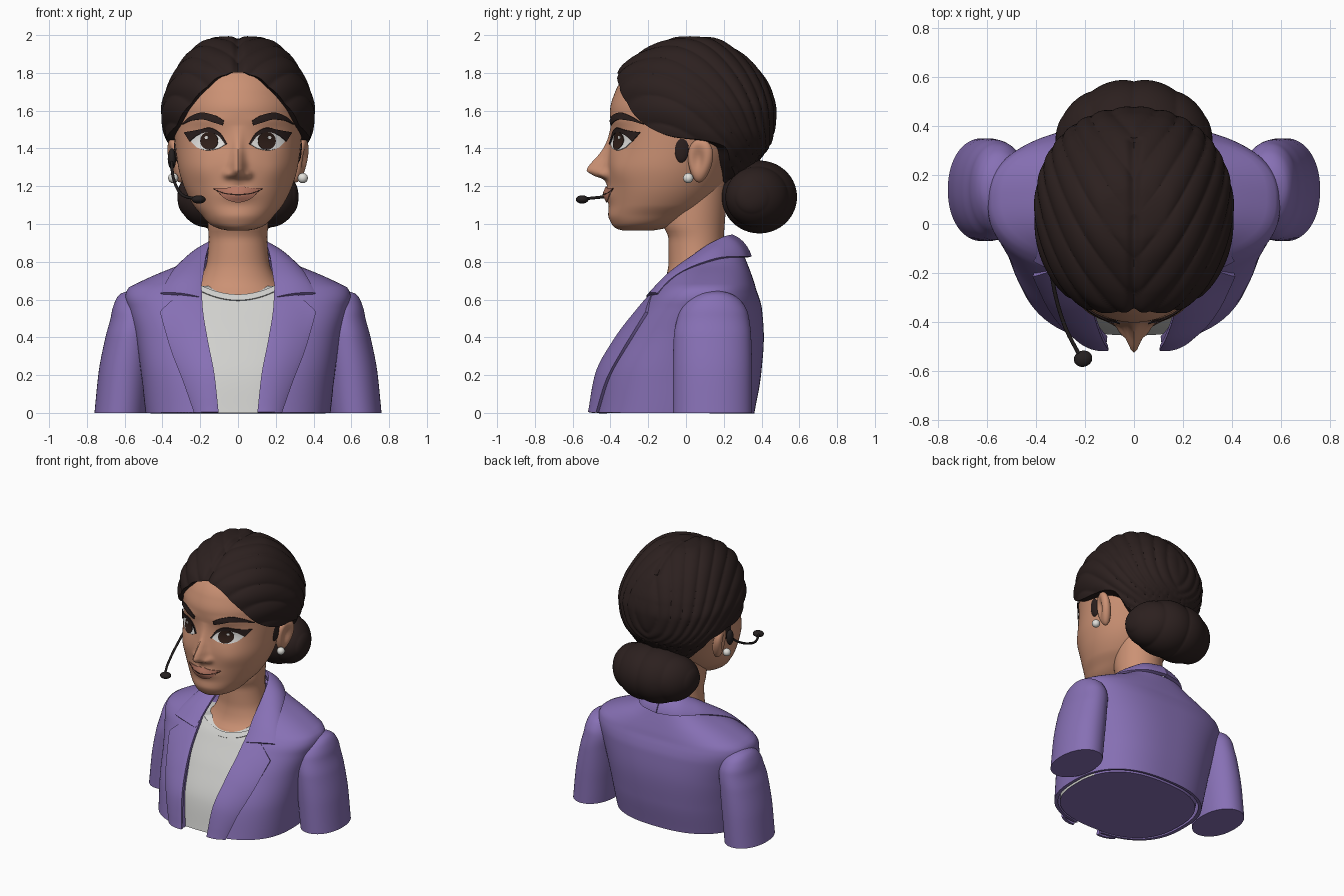
import bpy, bmesh, math
from math import sin, cos, pi, exp, radians, atan2
from mathutils import Vector

if "Cube" in bpy.data.objects:
    bpy.data.objects.remove(bpy.data.objects["Cube"])

def material(name, r, g, b):
    m = bpy.data.materials.new(name)
    m.diffuse_color = (r, g, b, 1)
    m.use_nodes = True
    m.node_tree.nodes["Principled BSDF"].inputs["Base Color"].default_value = m.diffuse_color
    return m

BLAZER = material("purple blazer", .243, .163, .462)
SKIN = material("warm skin", .60, .285, .175)
HAIR = material("dark brown hair", .025, .0145, .0135)
SHIRT = material("light grey shirt", .63, .63, .61)
WHITE = material("eye white", .80, .79, .77)
IRIS = material("dark iris", .03, .014, .01)
LIPS = material("lips", .47, .185, .125)
PEARL = material("pearl", .75, .74, .70)
BLACK = material("headset black", .018, .014, .014)

def look(tab, t):
    """Smooth, overshoot-free lookup of the columns of a table by its first column."""
    t = min(max(t, tab[0][0]), tab[-1][0])
    i = max(k for k in range(len(tab) - 1) if tab[k][0] <= t)
    a, b = tab[i], tab[i + 1]
    h = b[0] - a[0]
    u = (t - a[0]) / h
    def slope(k, c):
        if k == 0 or k == len(tab) - 1:
            k = min(max(k, 1), len(tab) - 1)
            return (tab[k][c] - tab[k - 1][c]) / (tab[k][0] - tab[k - 1][0])
        p = (tab[k][c] - tab[k - 1][c]) / (tab[k][0] - tab[k - 1][0])
        q = (tab[k + 1][c] - tab[k][c]) / (tab[k + 1][0] - tab[k][0])
        return 2 * p * q / (p + q) if p * q > 0 else 0
    return [a[c] * (1 + 2*u) * (1-u)**2 + slope(i, c) * h * u * (1-u)**2
            + b[c] * u*u * (3 - 2*u) + slope(i + 1, c) * h * u*u * (u-1) for c in range(1, len(a))]

def path(pts, t):
    """Point at t in 0..1 along a smooth line through the points."""
    return look([(i / (len(pts) - 1), *p) for i, p in enumerate(pts)], t)

def ring(tab, z, a, n=2.0):
    """Point on a superellipse cross-section, angle 0 faces the front."""
    hw, yf, yb = look(tab, z)[:3]
    s, c = sin(a), cos(a)
    x = hw * math.copysign(abs(s) ** (2 / n), s)
    return x, (yf + yb) / 2 - (yb - yf) / 2 * math.copysign(abs(c) ** (2 / n), c)

def front_y(tab, x, z, n):
    hw, yf, yb = look(tab, z)[:3]
    return (yf + yb) / 2 - (yb - yf) / 2 * max(0, 1 - min(1, abs(x) / hw) ** n) ** (1 / n)

def grid(name, fn, nu, nv, mat, wrap=True, thick=0):
    """Surface from fn(u, v); wrapped tubes get end caps, sheets get thickness."""
    bm = bmesh.new()
    cols = nu if wrap else nu + 1
    rows = [[bm.verts.new(fn(i / nu, j / nv)) for i in range(cols)] for j in range(nv + 1)]
    for j in range(nv):
        for i in range(nu):
            k = (i + 1) % cols
            bm.faces.new((rows[j][i], rows[j][k], rows[j + 1][k], rows[j + 1][i]))
    if wrap and not thick:
        for r in (rows[0], rows[-1]):
            c = bm.verts.new(sum((v.co for v in r), Vector()) / cols)
            for i in range(cols):
                bm.faces.new((r[i], r[(i + 1) % cols], c))
    bmesh.ops.recalc_face_normals(bm, faces=bm.faces)
    me = bpy.data.meshes.new(name)
    bm.to_mesh(me)
    bm.free()
    me.materials.append(mat)
    ob = bpy.data.objects.new(name, me)
    bpy.context.collection.objects.link(ob)
    if thick:
        mod = ob.modifiers.new("thickness", 'SOLIDIFY')
        mod.thickness, mod.offset = thick, 0
    return ob

def ball(name, c, r, mat, rot=(0, 0, 0), shape=lambda p: p, seg=32):
    def fn(u, v):
        t = .02 + v * (pi - .04)
        p = shape(Vector((sin(t) * cos(2*pi*u), sin(t) * sin(2*pi*u), cos(t))))
        return [p[i] * r[i] for i in range(3)]
    ob = grid(name, fn, seg, seg // 2, mat)
    ob.location, ob.rotation_euler = c, rot
    return ob

# Head: one lofted form with nose, lips and eye sockets raised on its front
HEAD = [(.965, .05, -.33, -.18), (.975, .10, -.368, -.12), (1.0, .15, -.393, -.05), (1.05, .195, -.412, .05),
        (1.1, .237, -.408, .12), (1.2, .287, -.413, .2), (1.3, .316, -.418, .25), (1.4, .33, -.408, .3),
        (1.5, .34, -.398, .34), (1.6, .345, -.402, .38), (1.7, .325, -.375, .37), (1.8, .27, -.31, .32),
        (1.93, .12, -.12, .15)]
NOSE = [(1.2, 0, .035), (1.235, .02, .036), (1.255, .07, .036), (1.285, .108, .036), (1.31, .095, .034),
        (1.36, .055, .029), (1.42, .022, .027), (1.52, 0, .03)]

def bump(x, z):
    h, w = look(NOSE, z)
    x = abs(x)
    g = lambda cx, cz, sx, sz: exp(-((x - cx) / sx) ** 2 - ((z - cz) / sz) ** 2)
    return (h * exp(-(x / w) ** 2) + .03 * g(.052, 1.262, .022, .022) + .022 * g(0, 1.155, .08, .035)
            - .014 * g(.155, 1.44, .08, .05) + .008 * g(.17, 1.55, .1, .03) + .01 * g(.2, 1.28, .07, .07))

def face_y(x, z):
    return front_y(HEAD, x, z, 2.0) - bump(x, z)

def head(u, v):
    z = .965 + v * .965
    a = 2 * pi * u
    x, y = ring(HEAD, z, a)
    return x, y - bump(x, z) * min(1, max(0, cos(a) * 4)), z
grid("head", head, 160, 130, SKIN)

# Neck and upper chest
NECK = [(.45, .30, -.18, .26), (.55, .30, -.175, .26), (.62, .28, -.162, .25), (.66, .24, -.13, .235),
        (.72, .195, -.105, .215), (.8, .165, -.092, .2), (.92, .155, -.092, .2), (1.0, .16, -.12, .205),
        (1.3, .17, -.08, .23)]
grid("neck", lambda u, v: (*ring(NECK, .45 + .85*v, 2*pi*u), .45 + .85*v), 64, 40, SKIN)

# Face details: thin plates laid on the face between an upper and a lower line
def patch(name, upper, lower, off, mat, s=1):
    def fn(u, v):
        (x0, z0), (x1, z1) = path(upper, u), path(lower, u)
        x, z = x0 + (x1 - x0) * v, z0 + (z1 - z0) * v
        return s * x, face_y(x, z) - off, z
    grid(name, fn, 28, 6, mat, False, .006)

def disc(cx, cz, r, sign):
    return [(cx - r * cos(pi * i / 10), cz + sign * r * sin(pi * i / 10)) for i in range(11)]

for s, side in ((1, "left"), (-1, "right")):
    lid = [(.065, 1.425), (.10, 1.472), (.155, 1.492), (.21, 1.478), (.25, 1.445)]
    patch(side + "_eye_white", lid, [(.065, 1.422), (.11, 1.398), (.16, 1.39), (.21, 1.402), (.25, 1.44)],
          .003, WHITE, s)
    patch(side + "_iris", disc(.152, 1.44, .047, 1), disc(.152, 1.44, .047, -1), .007, IRIS, s)
    patch(side + "_eye_glint", disc(.166, 1.458, .009, 1), disc(.166, 1.458, .009, -1), .011, WHITE, s)
    patch(side + "_lashes", [(.058, 1.425), (.10, 1.485), (.155, 1.51), (.215, 1.498), (.285, 1.485)],
          [(.066, 1.42), (.105, 1.468), (.155, 1.487), (.21, 1.472), (.255, 1.437)], .010, HAIR, s)
    patch(side + "_eyebrow", [(.075, 1.548), (.13, 1.578), (.19, 1.59), (.25, 1.57), (.295, 1.53)],
          [(.08, 1.522), (.13, 1.538), (.19, 1.553), (.25, 1.546), (.293, 1.527)], .008, HAIR, s)
seam = [(-.13, 1.188), (-.07, 1.165), (0, 1.158), (.07, 1.165), (.13, 1.188)]
patch("upper_lip", [(-.125, 1.19), (-.06, 1.191), (-.02, 1.199), (0, 1.194), (.02, 1.199), (.06, 1.191), (.125, 1.19)],
      seam, .005, LIPS)
patch("lower_lip", seam, [(-.11, 1.176), (-.06, 1.13), (0, 1.115), (.06, 1.13), (.11, 1.176)], .005, LIPS)
patch("mouth_line", seam, [(x * .97, z - .006) for x, z in seam], .007, IRIS)

# Ears, pearl earrings and sideburns
def ear_shape(p):
    dent = .75 * exp(-((p.y + .1) / .5) ** 2 - ((p.z - .12) / .55) ** 2) if p.x > 0 else 0
    return Vector((p.x - dent, p.y * (.85 + .2 * p.z), p.z))
for s, side in ((1, "left"), (-1, "right")):
    ball(side + "_ear", (s * .328, .075, 1.335), (s * .042, .078, .118), SKIN, (-.12, s * .2, s * -.25), ear_shape, 40)
    ball(side + "_earring", (s * .343, .012, 1.243), (.027,) * 3, PEARL)
    ball(side + "_sideburn", (s * .318, -.025, 1.41), (.02, .042, .085), HAIR)

# Hair cap: swept back from a centre parting, with strand ridges, ending at the hairline
CAP = [(1.12, .19, -.1, .27), (1.25, .27, -.2, .33), (1.34, .33, -.30, .39), (1.42, .37, -.34, .445),
       (1.5, .395, -.37, .468), (1.6, .405, -.388, .475), (1.7, .383, -.39, .452), (1.8, .338, -.363, .398),
       (1.88, .285, -.29, .325), (1.95, .21, -.17, .23), (1.985, .135, -.07, .15), (1.997, .003, .04, .043)]
LINE = [(0, 1.81), (15, 1.775), (28, 1.70), (40, 1.61), (55, 1.515), (75, 1.46), (95, 1.44), (110, 1.41),
        (125, 1.30), (150, 1.2), (180, 1.18)]

def strands(x, y, z):
    ph = atan2(z - 1.22, .52 - y) - 1.2 * abs(x)
    return .014 * (abs(sin(ph * 19)) ** .7 - .6)

def hair(u, v):
    a = 2 * pi * u
    end = look(LINE, math.degrees(min(a, 2*pi - a)))[0]
    t = min(1, v / .93)
    z = 1.997 - (1.997 - end) * t ** 1.8
    x, y = ring(CAP, z, a, 2.2)
    k = 1 + strands(x, y, z) * min(1, 6 * t) * 2
    if y < .35:
        k -= .045 * exp(-(x / .022) ** 2)
    p = Vector((x * k, .04 + (y - .04) * k, 1.5 + (z - 1.5) * (1 + (k - 1) * .7)))
    if v > .93:                       # tuck the rim in under the hair
        q = 1 - .22 * ((v - .93) / .07) ** .7
        p.x, p.y = p.x * q, .02 + (p.y - .02) * q
    return p
grid("hair_cap", hair, 240, 110, HAIR)

# Low bun: wide rolled form with ridges wrapped around the x axis
def bun(u, v):
    t = .02 + v * (pi - .04)
    r = sin(t) ** .85 * (.965 + .06 * abs(sin(t * 5.5 + pi / 4 * 1)) ** .7)
    a = 2 * pi * u
    return -.32 * cos(t), .39 + .198 * r * cos(a) - .05 * cos(t) ** 2, 1.143 + .192 * r * sin(a)
grid("hair_bun", bun, 64, 96, HAIR)

# Shirt torso
BODY = [(0, .478, -.475, .35), (.2, .50, -.432, .385), (.4, .53, -.335, .40), (.55, .57, -.24, .39),
        (.61, .585, -.20, .375), (.65, .575, -.165, .36), (.68, .52, -.14, .352), (.73, .41, -.10, .335),
        (.77, .31, -.06, .32), (.82, .21, -.01, .30)]
INNER = [(z, w * .94, f + .02, b - .03) for z, w, f, b in BODY]

def shirt(u, v):
    a = 2 * pi * u
    z = v * (.622 + .05 * min(1, (abs(ring(INNER, .62, a, 2.5)[0]) / .2) ** 2))
    return (*ring(INNER, z, a, 2.5), z)
core = grid("shirt", shirt, 128, 40, SHIRT)
core.data.materials.append(BLAZER)
for f in core.data.polygons:          # underside and back are blazer cloth
    if f.normal.z < -.9 or f.center.y > .1:
        f.material_index = 1

# Shirt neckband
grid("shirt_neckband", lambda u, v: ((x := -.2 + .4 * u), front_y(INNER, x, (z := .595 + .03 * v + 1.25 * x * x), 2.5) - .003, z),
     32, 3, SHIRT, False, .008)

# Blazer body, open at the front
OPEN = [(0, .11), (.3, .165), (.6, .205), (.72, .20), (.82, .185)]
def blazer(u, v):
    z = .82 * v
    a0 = math.asin(min(.95, look(OPEN, z)[0] / look(BODY, z)[0]) ** 1.25)
    return (*ring(BODY, z, a0 + (2*pi - 2*a0) * u, 2.5), z)
grid("blazer_body", blazer, 128, 50, BLAZER, False, .024)

# Sleeves
SLEEVE = [(0, .14, -.07, .35, .62), (.2, .14, -.07, .35, .60), (.4, .13, -.065, .345, .572), (.52, .118, -.04, .33, .553),
          (.59, .098, .005, .295, .553), (.63, .065, .07, .24, .558), (.65, .005, .15, .165, .56)]
for s, side in ((1, "left"), (-1, "right")):
    def sleeve(u, v):
        z = .65 * (1 - (1 - v) ** 1.5)
        x, y = ring(SLEEVE, z, 2 * pi * u, 2.1)
        return s * (x + look(SLEEVE, z)[3]), y, z
    grid(side + "_sleeve", sleeve, 64, 40, BLAZER)

    # Lapel: ruled sheet from the rolled inner edge to the pointed outer edge
    roll = [(.105, -.505, .002), (.125, -.47, .2), (.16, -.375, .38), (.187, -.245, .55), (.195, -.12, .69)]
    edge = [(x, front_y(BODY, x, z, 2.5) - .02, z) for x, z in ((.225, .002), (.285, .17), (.345, .32), (.38, .43), (.41, .53))]
    def sheet(inner, outer, puff):
        def fn(u, v):
            p = Vector(path(inner, u)).lerp(Vector(path(outer, u)), v)
            d = Vector((p.x * .6, p.y - .1, .25)).normalized() * puff * sin(pi * v) ** .8
            return s * (p.x + d.x), p.y + d.y, p.z + (d.z if p.z > .05 else 0)
        return fn
    grid(side + "_lapel", sheet(roll, edge, .016), 40, 14, BLAZER, False, .024)

    # Collar: folded band from the notch around to the back of the neck
    fold = [(.205, -.20, .605), (.187, -.09, .72), (.172, .03, .815), (.145, .13, .885), (.09, .21, .925), (0, .24, .932)]
    fall = [(.405, -.145, .625), (.365, -.075, .70), (.315, .04, .77), (.235, .2, .82), (.125, .305, .825), (0, .335, .825)]
    grid(side + "_collar", sheet(fold, fall, .018), 40, 14, BLAZER, False, .026)

# Headset: earpiece, thin boom and microphone on the right side
ball("headset_earpiece", (-.35, -.015, 1.345), (.022, .03, .055), BLACK)
cu = bpy.data.curves.new("headset_boom", 'CURVE')
cu.dimensions, cu.bevel_depth, cu.bevel_resolution = '3D', .008, 3
sp = cu.splines.new('POLY')
boom = [(-.352, -.02, 1.34), (-.347, -.12, 1.27), (-.325, -.27, 1.195), (-.285, -.41, 1.148), (-.215, -.55, 1.132)]
sp.points.add(24)
for i, p in enumerate(sp.points):
    p.co = (*path(boom, i / 24), 1)
cu.materials.append(BLACK)
bpy.context.collection.objects.link(bpy.data.objects.new("headset_boom", cu))
ball("headset_microphone", (-.208, -.55, 1.13), (.038, .033, .022), BLACK, (0, 0, .3))

# Bake modifiers and shade smooth, keeping hard edges
bpy.ops.object.select_all(action='SELECT')
bpy.context.view_layer.objects.active = core
bpy.ops.object.convert(target='MESH')
bpy.ops.object.shade_smooth_by_angle(angle=radians(45))
